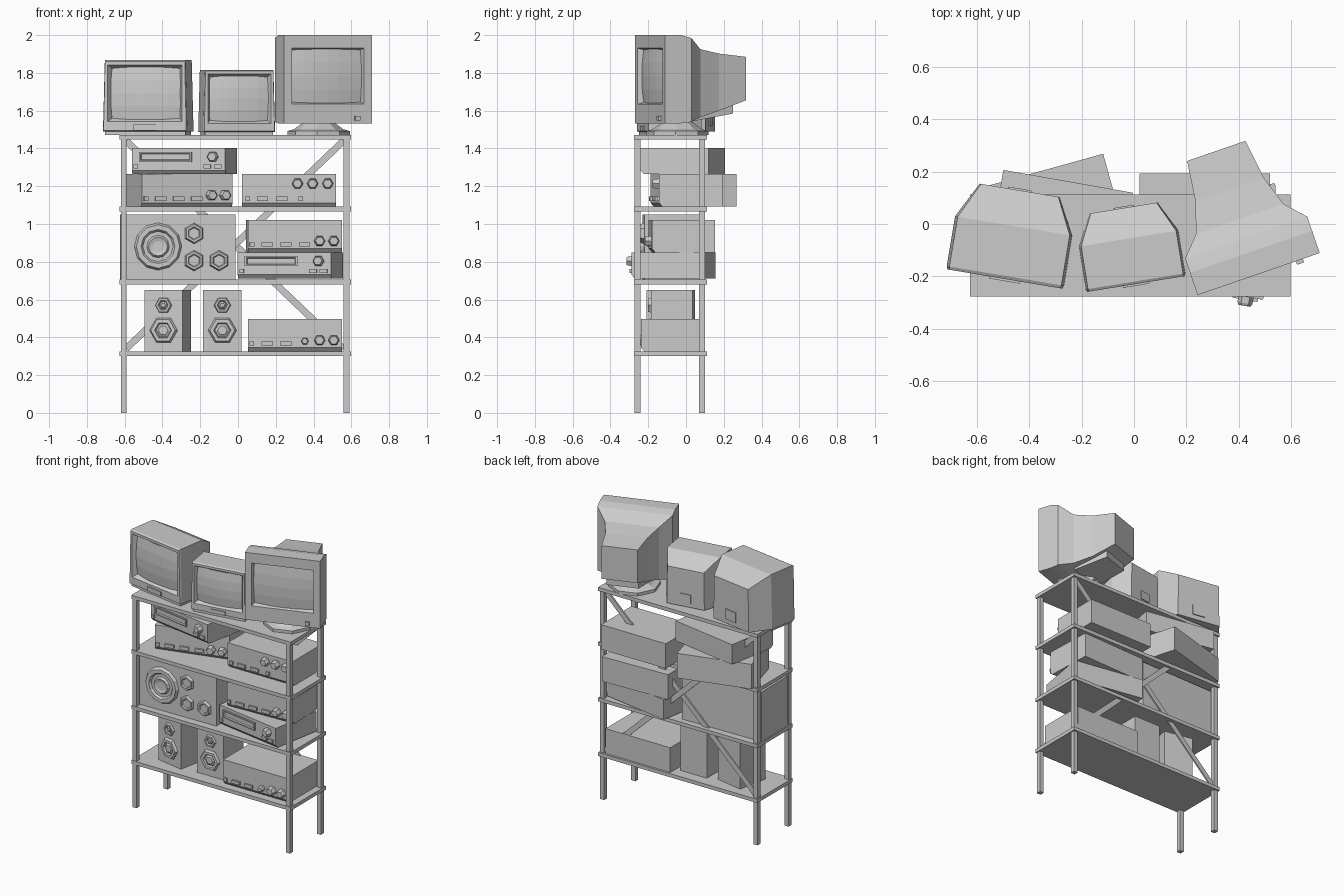
import bpy, bmesh
from math import sin, cos, pi, radians, atan2, hypot
from mathutils import Matrix

if "Cube" in bpy.data.objects:
    bpy.data.objects.remove(bpy.data.objects["Cube"])


def place(x, y, z, deg=0, s=1):
    return Matrix.Translation((x, y, z)) @ Matrix.Rotation(radians(deg), 4, 'Z') @ Matrix.Scale(s, 4)


def make(name, M, rings, cap=True):
    """Skin a list of equal-length vertex rings into one flat-faced object."""
    bm = bmesh.new()
    vs = [[bm.verts.new(p) for p in r] for r in rings]
    n = len(vs[0])
    for a, b in zip(vs, vs[1:]):
        for i in range(n if cap else n - 1):
            j = (i + 1) % n
            bm.faces.new((a[i], a[j], b[j], b[i]))
    if cap:
        bm.faces.new(vs[0][::-1])
        bm.faces.new(vs[-1])
        bmesh.ops.recalc_face_normals(bm, faces=bm.faces)
    me = bpy.data.meshes.new(name)
    bm.to_mesh(me)
    bm.free()
    ob = bpy.data.objects.new(name, me)
    ob.matrix_world = M
    bpy.context.collection.objects.link(ob)
    return ob


def loft(name, M, rings, cx=0):
    """Rectangular sections along y: (y, half width, z low, z high[, top half width])."""
    out = []
    for y, w, a, b, *t in rings:
        t = t[0] if t else w
        out.append([(cx - w, y, a), (cx + w, y, a), (cx + t, y, b), (cx - t, y, b)])
    return make(name, M, out)


def box(name, M, x0, x1, y0, y1, z0, z1):
    w = (x1 - x0) / 2
    return loft(name, M, [(y0, w, z0, z1), (y1, w, z0, z1)], (x0 + x1) / 2)


def dial(name, M, x, y, z, prof, n=6, phase=0):
    """Stepped n-sided dial facing the front; prof is (depth forward, radius)."""
    ang = [2 * pi * i / n + phase for i in range(n)]
    return make(name, M, [[(x + r * cos(a), y - f, z + r * sin(a)) for a in ang] for f, r in prof])


def knob(M, x, y, z, r=.03):
    dial('knob', M, x, y, z, [(-.002, r), (.025, r * .95), (.035, r * .75)])


def button(M, x, y, z, w, h=.022):
    box('button', M, x - w / 2, x + w / 2, y - .012, y + .002, z - h / 2, z + h / 2)


def screen(M, w, z0, z1, y, bulge):
    """Convex picture tube glass."""
    rows = []
    for j in range(5):
        v = j / 2 - 1
        rows.append([(w * (i / 3 - 1), y - bulge * (1 - .6 * (i / 3 - 1) ** 2 - .4 * v * v),
                      z0 + (z1 - z0) * j / 4) for i in range(7)])
    make('screen', M, rows, cap=False)


def case(name, M, w, d, h):
    """Equipment housing with a chamfered lower front edge."""
    loft(name, M, [(-d / 2, w / 2, .02, h), (-d / 2 + .018, w / 2, 0, h), (d / 2, w / 2, 0, h)])


def receiver(M, knobs, wide, small, kz=.06):
    d = .335
    case('receiver', M, .498, d, .172)
    for x in knobs:
        knob(M, x, -d / 2, kz)
    for x in wide:
        button(M, x, -d / 2, .042, .06)
    for x in small:
        button(M, x, -d / 2, .042, .024)


def tape_player(M):
    d = .365
    case('tape_player', M, .502, d, .138)
    y = -d / 2
    loft('tape_slot', M, [(y + .001, .142, .065, .118), (y - .01, .142, .065, .118),
                          (y - .01, .132, .073, .110), (y - .002, .128, .077, .106)], -.07)
    knob(M, .185, y, .092)
    button(M, -.228, y, .04, .022)
    button(M, .155, y, .04, .04)
    button(M, .212, y, .04, .04)


def speaker(M):
    box('speaker', M, -.102, .102, -.11, .11, 0, .325)
    dial('tweeter', M, 0, -.11, .245, [(-.002, .046), (.015, .04), (.015, .028), (.004, .022), (.012, .012)])
    dial('woofer', M, 0, -.11, .112, [(-.002, .077), (.016, .066), (.016, .046), (.003, .04), (.012, .026)])


def television(M):
    loft('tv_body', M, [(.032, .182, .088, .352), (0, .2, .07, .37), (0, .222, .022, .388, .214),
                        (.012, .227, .018, .395, .217), (.205, .227, .018, .395, .217),
                        (.343, .155, .018, .315, .150)])
    screen(M, .186, .082, .358, .034, .03)
    box('tv_base', M, -.215, .215, .012, .2, 0, .03)
    box('tv_control_panel', M, -.06, .06, -.008, .01, .024, .054)
    box('tv_socket_plate', M, -.045, .045, .33, .35, .05, .12)


# shelving rack
I = Matrix()
for z in (.3, .68, 1.067, 1.447):
    box('shelf', I, -.627, .597, -.276, .112, z, z + .025)
for x in (-.62, .558):
    for y in (-.272, .069):
        box('leg', I, x, x + .031, y, y + .032, 0, 1.455)
L, a = hypot(1.15, 1.1), atan2(1.1, 1.15)
for s in (1, -1):
    M = Matrix.Translation((-.017, .085 + s * .005, .89)) @ Matrix.Rotation(s * a, 4, 'Y')
    box('cross_brace', M, -L / 2, L / 2, -.005, .005, -.018, .018)

# stacked electronics
tape_player(place(-.283, -.017, 1.264, -10))
tape_player(place(.277, -.066, .712, -10))
row, pair = (-.148, -.05, .05), (.13, .205)
receiver(place(-.313, .04, 1.092, 15.5), pair, row, (-.228,))
receiver(place(.27, .025, 1.092), (.045, .125, .205), (-.14, -.038), (-.218, .062), .122)
receiver(place(.296, -.022, .85, 2), pair, row, (-.228,))
M = place(.302, -.07, .325)
receiver(M, pair, (-.148, -.05), (-.228,))
knob(M, .052, -.1675, .055, .02)

# large radio unit with dial speaker
M = place(-.318, -.08, .705, 1)
box('radio_cabinet', M, -.303, .303, -.145, .145, 0, .345)
dial('radio_speaker', M, -.108, -.145, .176, [(-.002, .127), (.018, .115), (.018, .09), (.004, .08),
     (.004, .06), (.018, .05), (.012, .03)], 12)
for x, z in ((.083, .245), (.083, .101), (.215, .101)):
    dial('radio_dial', M, x, -.145, z, [(-.002, .056), (.018, .048), (.018, .036), (.01, .03)], 6, pi / 6)

# loudspeakers
speaker(place(-.372, -.08, .325, -11.5))
speaker(place(-.083, -.075, .325))

# televisions
television(place(-.493, -.21, 1.472, -9.5))
television(place(.0076, -.229, 1.472, 9.2, .87) @ Matrix.Diagonal((.975, .985, 1, 1)))

# computer monitor
M = place(.476, -.191, 0, 19)
loft('monitor_body', M, [(.03, .193, 1.645, 1.922), (0, .202, 1.634, 1.931), (0, .2465, 1.533, 2),
                         (.09, .2465, 1.533, 2), (.147, .2465, 1.54, 1.985), (.222, .177, 1.565, 1.925),
                         (.34, .138, 1.60, 1.902), (.497, .118, 1.655, 1.885)])
screen(M, .196, 1.64, 1.926, .032, .026)
loft('monitor_rear_step', M, [(.2, .13, 1.545, 1.62), (.43, .105, 1.585, 1.68)])
box('monitor_power_button', M, .15, .178, -.014, .005, 1.547, 1.573)
S = place(.427, -.045, 1.472, 19) @ Matrix.Rotation(pi / 2, 4, 'X')
S = S @ Matrix.Rotation(pi, 4, 'X')
dial('monitor_stand', S, 0, 0, 0, [(0, .165), (.02, .165), (.03, .13), (.068, .08)], 8, pi / 8)
